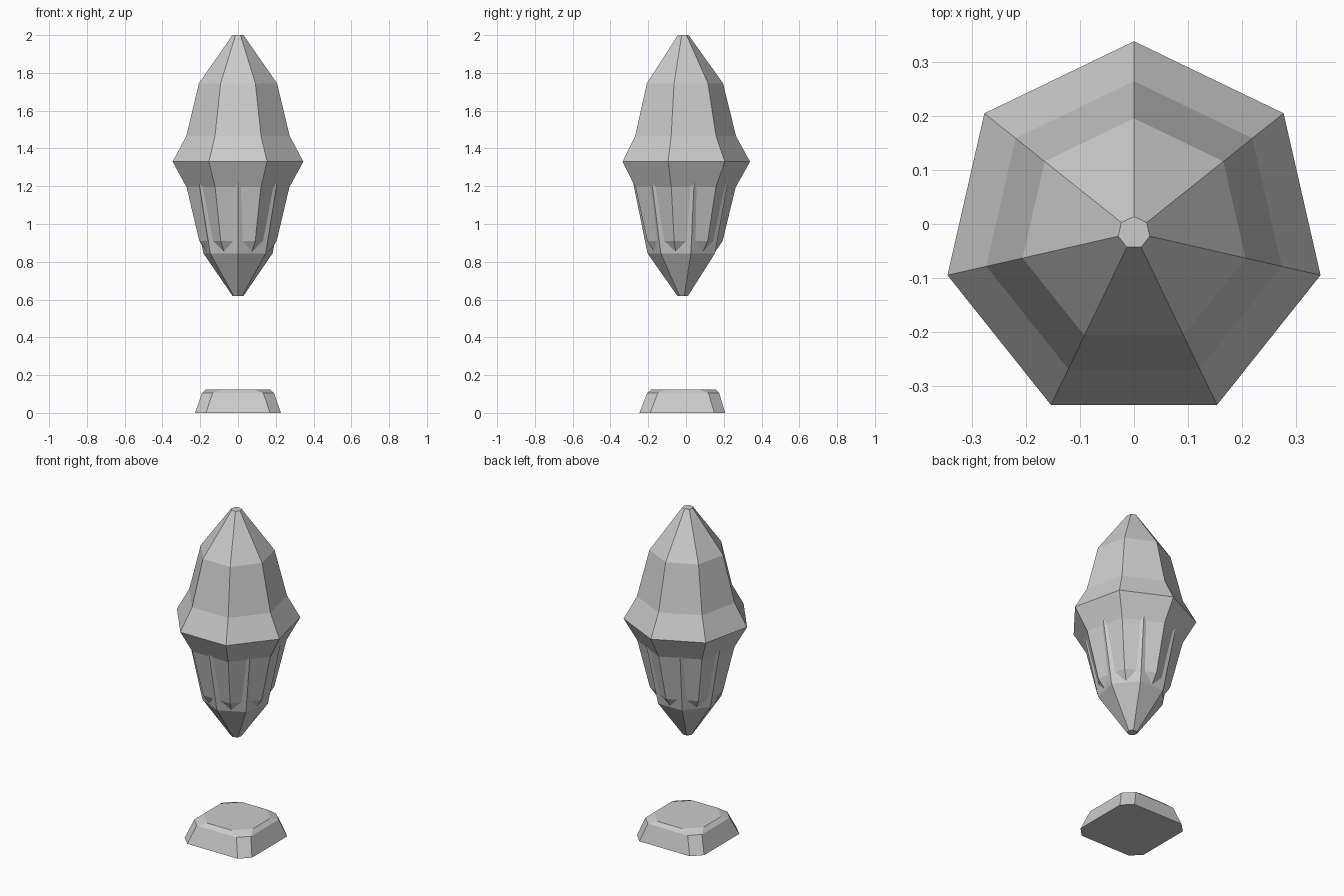
import bpy
import bmesh
from math import sin, cos, pi

if "Cube" in bpy.data.objects:
    bpy.data.objects.remove(bpy.data.objects["Cube"])


def stack(name, rings):
    """Loft closed rings of points (bottom to top) into a capped flat-faced solid."""
    bm = bmesh.new()
    loops = [[bm.verts.new(p) for p in ring] for ring in rings]
    n = len(loops[0])
    for low, high in zip(loops, loops[1:]):
        for i in range(n):
            j = (i + 1) % n
            bm.faces.new((low[i], low[j], high[j], high[i]))
    bm.faces.new(loops[0][::-1])
    bm.faces.new(loops[-1])
    bmesh.ops.recalc_face_normals(bm, faces=bm.faces)
    mesh = bpy.data.meshes.new(name)
    bm.to_mesh(mesh)
    bm.free()
    obj = bpy.data.objects.new(name, mesh)
    bpy.context.collection.objects.link(obj)
    return obj


def heptagon(r, z, start):
    """Seven-sided ring with its first corner at the start angle."""
    return [(r * cos(start + i * 2 * pi / 7),
             r * sin(start + i * 2 * pi / 7) - 0.016, z) for i in range(7)]


def cut_square(h, c, z, y0):
    """Square ring of half-width h with corners cut off by c."""
    k = h - c
    pts = [(h, -k), (h, k), (k, h), (-k, h), (-h, k), (-h, -k), (-k, -h), (k, -h)]
    return [(x, y + y0, z) for x, y in pts]


# main floating crystal, one corner pointing back
shell = [(0.03, 0.65), (0.21, 0.91), (0.279, 1.195), (0.355, 1.33),
         (0.281, 1.465), (0.212, 1.745), (0.03, 2.0)]
stack("crystal_shell", [heptagon(r, z, pi / 2) for r, z in shell])

# inner crystal turned half a side: its corners show as ribs and lower tip
core = [(0.03, 0.62), (0.188, 0.845), (0.264, 1.22), (0.264, 1.3)]
stack("crystal_core", [heptagon(r, z, -pi / 2) for r, z in core])

# bevelled square base with cut corners
base = [(0.227, 0.057, 0.0, -0.02), (0.191, 0.057, 0.105, -0.015),
        (0.168, 0.085, 0.125, -0.013)]
stack("base_stone", [cut_square(h, c, z, y) for h, c, z, y in base])
